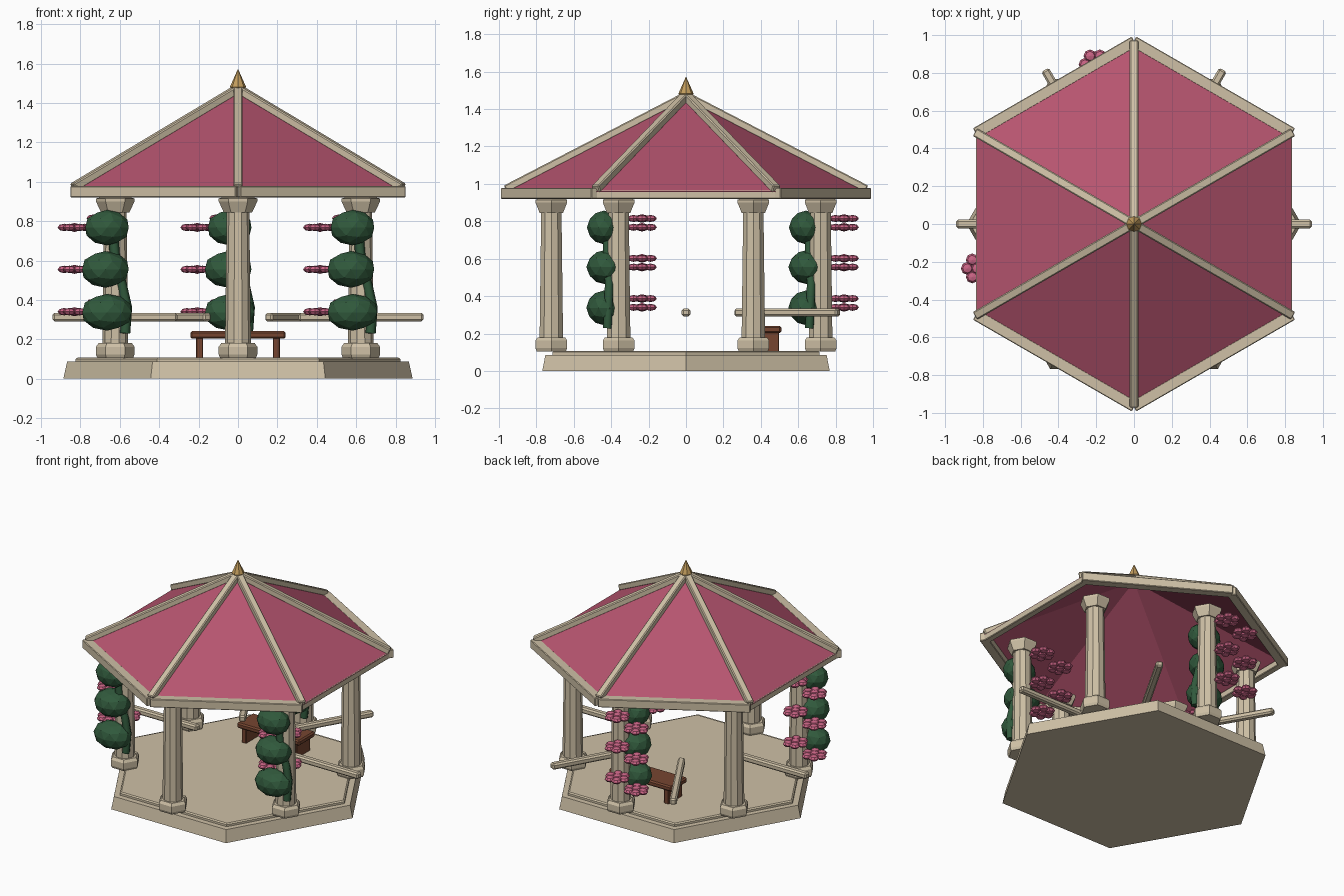
import bpy, bmesh
from math import sin, cos, pi, radians
from mathutils import Vector, Matrix

if "Cube" in bpy.data.objects:
    bpy.data.objects.remove(bpy.data.objects["Cube"])


def mat(name, rgb):
    m = bpy.data.materials.new(name)
    m.diffuse_color = (*rgb, 1)
    m.use_nodes = True
    m.node_tree.nodes["Principled BSDF"].inputs["Base Color"].default_value = m.diffuse_color
    return m


STONE = mat("stone", (0.62, 0.53, 0.38))
ROOF = mat("roof_red", (0.47, 0.09, 0.16))
LEAF = mat("leaf", (0.03, 0.10, 0.045))
PETAL = mat("petal", (0.60, 0.13, 0.24))
WOOD = mat("wood", (0.18, 0.06, 0.03))
GOLD = mat("gold", (0.55, 0.34, 0.11))


def finish(name, bm, material):
    bmesh.ops.recalc_face_normals(bm, faces=bm.faces)
    me = bpy.data.meshes.new(name)
    bm.to_mesh(me)
    bm.free()
    me.materials.append(material)
    ob = bpy.data.objects.new(name, me)
    bpy.context.collection.objects.link(ob)
    return ob


def polar(r, deg, z=0.0):
    return Vector((r * cos(radians(deg)), r * sin(radians(deg)), z))


def lathe(bm, profile, sides, at=(0, 0, 0), start=0.0, caps=True):
    """Stack polygon rings from (radius, z) pairs."""
    rings = [[bm.verts.new(Vector(at) + polar(r, start + 360 * i / sides, z))
              for i in range(sides)] for r, z in profile]
    for a, b in zip(rings, rings[1:]):
        for i in range(sides):
            j = (i + 1) % sides
            bm.faces.new((a[i], a[j], b[j], b[i]))
    if caps:
        bm.faces.new(rings[0][::-1])
        bm.faces.new(rings[-1])


def box(bm, size, matrix, bevel=0.0):
    g = bmesh.ops.create_cube(bm, size=1, matrix=matrix @ Matrix.Diagonal((*size, 1)))
    if bevel:
        edges = list({e for v in g["verts"] for e in v.link_edges})
        bmesh.ops.bevel(bm, geom=edges, offset=bevel, segments=1, affect='EDGES')


def spin(deg):
    return Matrix.Rotation(radians(deg), 4, 'Z')


# stepped hexagonal base
bm = bmesh.new()
lathe(bm, [(0.887, 0), (0.868, 0.086)], 6)
finish("base_step", bm, STONE)
bm = bmesh.new()
lathe(bm, [(0.825, 0.08), (0.825, 0.1), (0.815, 0.107)], 6)
finish("floor", bm, STONE)

# six columns with hexagonal feet and capitals
for i in range(6):
    p = polar(0.72, 30 + 60 * i)
    bm = bmesh.new()
    lathe(bm, [(0.09, 0.105), (0.098, 0.122), (0.098, 0.162), (0.085, 0.18)], 6, p)
    lathe(bm, [(0.066, 0.17), (0.057, 0.86)], 10, p)
    lathe(bm, [(0.072, 0.845), (0.098, 0.9), (0.098, 0.915), (0.06, 0.925)], 6, p)
    finish(f"column_{i + 1}", bm, STONE)

# roof shell
bm = bmesh.new()
R, EAVE, PEAK = 0.966, 0.96, 1.46
tip = bm.verts.new((0, 0, PEAK))
rim = [bm.verts.new(polar(R, 30 + 60 * i, EAVE)) for i in range(6)]
for i in range(6):
    bm.faces.new((rim[i], rim[(i + 1) % 6], tip))
roof = finish("roof", bm, ROOF)
sol = roof.modifiers.new("thickness", 'SOLIDIFY')
sol.thickness = 0.012
sol.offset = -1

# eave beams: the two side beams sit tucked under the shell
bm = bmesh.new()
for i in range(6):
    side = i % 3 == 0
    d, w, top = (0.813, 0.045, 0.964) if side else (0.835, 0.06, 0.978)
    box(bm, (w, 0.97, top - 0.92),
        spin(60 * i) @ Matrix.Translation((d, 0, (top + 0.92) / 2)), 0.004)
finish("eave_beams", bm, STONE)

# roof ribs
bm = bmesh.new()
for i in range(6):
    a, b = polar(0.965, 30 + 60 * i, EAVE + 0.012), Vector((0, 0, PEAK + 0.012))
    x = (b - a).normalized()
    y = Vector((0, 0, 1)).cross(x).normalized()
    m = Matrix((x, y, x.cross(y))).transposed().to_4x4()
    m.translation = (a + b) / 2
    box(bm, ((b - a).length, 0.046, 0.042), m, 0.006)
finish("roof_ribs", bm, STONE)

# finial
bm = bmesh.new()
lathe(bm, [(0.025, 1.455), (0.041, 1.482), (0.001, 1.572)], 8)
finish("finial", bm, GOLD)

# four radial rails
for i in range(4):
    bm = bmesh.new()
    box(bm, (0.635, 0.046, 0.042),
        spin(60 * i) @ Matrix.Translation((0.625, 0, 0.312)), 0.01)
    finish(f"rail_{i + 1}", bm, STONE)

# bench
bm = bmesh.new()
box(bm, (0.485, 0.18, 0.038), Matrix.Translation((0, 0.42, 0.222)), 0.009)
finish("bench_seat", bm, WOOD)
for s in (-1, 1):
    bm = bmesh.new()
    box(bm, (0.036, 0.155, 0.105), Matrix.Translation((s * 0.195, 0.42, 0.156)), 0.004)
    finish("bench_leg_left" if s < 0 else "bench_leg_right", bm, WOOD)


def flower(bm, c):
    for k in range(6):
        p = c + polar(0.052, 60 * k)
        bmesh.ops.create_uvsphere(bm, u_segments=8, v_segments=4, radius=1,
                                  matrix=Matrix.Translation(p) @ Matrix.Diagonal((0.034, 0.034, 0.019, 1)))
    bmesh.ops.create_uvsphere(bm, u_segments=8, v_segments=4, radius=1,
                              matrix=Matrix.Translation(c) @ Matrix.Diagonal((0.035, 0.035, 0.023, 1)))


# climbing plants on alternate columns
for n, deg in enumerate((90, 210, 330), 1):
    p = polar(0.72, deg)
    bm = bmesh.new()
    for c, s in (((-0.042, -0.078, 0.337), (0.132, 0.095, 0.093)),
                 ((-0.05, -0.065, 0.555), (0.124, 0.108, 0.093)),
                 ((-0.042, -0.078, 0.767), (0.116, 0.092, 0.09))):
        bmesh.ops.create_icosphere(bm, subdivisions=2, radius=1,
                                   matrix=Matrix.Translation(p + Vector(c)) @ Matrix.Diagonal((*s, 1)))
    finish(f"foliage_{n}", bm, LEAF)

    cu = bpy.data.curves.new(f"vine_{n}", 'CURVE')
    cu.dimensions = '3D'
    cu.bevel_depth = 0.026
    cu.bevel_resolution = 1
    cu.use_fill_caps = True
    path = [(0.05, -0.06, 0.23), (0.06, -0.055, 0.36), (0.035, -0.05, 0.47),
            (0.0, -0.06, 0.6), (-0.01, -0.06, 0.72)]
    sp = cu.splines.new('POLY')
    sp.points.add(len(path) - 1)
    for pt, q in zip(sp.points, path):
        pt.co = (*(p + Vector(q)), 1)
    cu.materials.append(LEAF)
    bpy.context.collection.objects.link(bpy.data.objects.new(f"vine_{n}", cu))

    bm = bmesh.new()
    for z in (0.34, 0.555, 0.768):
        flower(bm, p + Vector((-0.207, 0.125, z)))
        flower(bm, p + Vector((-0.06, 0.125, z + 0.047)))
    finish(f"flowers_{n}", bm, PETAL)
